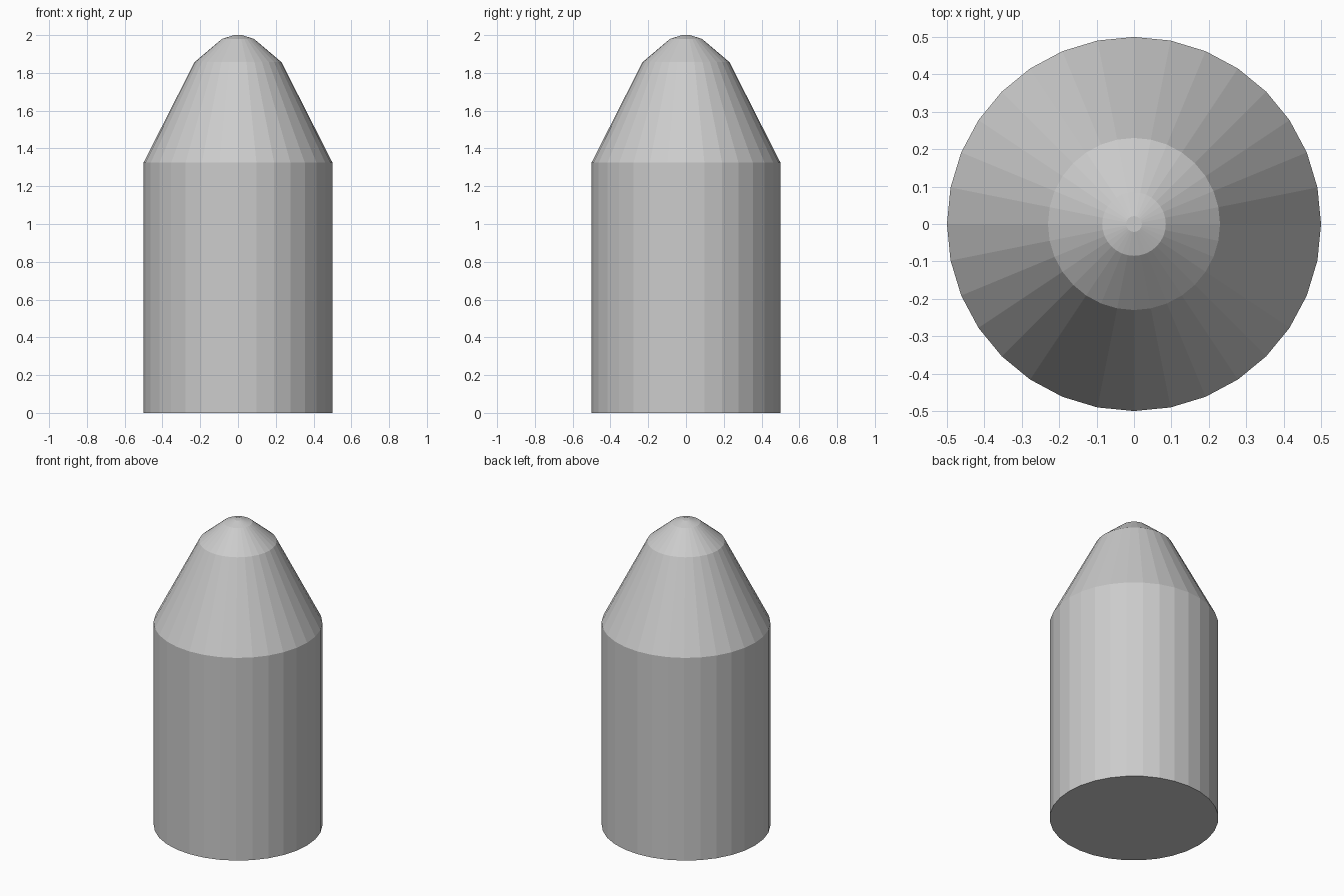
import bpy, bmesh
from math import cos, sin, tau

if "Cube" in bpy.data.objects:
    bpy.data.objects.remove(bpy.data.objects["Cube"])

SIDES = 32
# Outline from base to tip: (radius, height)
PROFILE = [(0.5, 0.0), (0.5, 1.325), (0.23, 1.857), (0.085, 1.98), (0.021, 2.0)]


def lathe(name, profile, sides):
    """Flat-faced solid of revolution with capped ends."""
    bm = bmesh.new()
    rings = [[bm.verts.new((r * cos(tau * i / sides), r * sin(tau * i / sides), z))
              for i in range(sides)] for r, z in profile]
    for low, high in zip(rings, rings[1:]):
        for i in range(sides):
            j = (i + 1) % sides
            bm.faces.new((low[i], low[j], high[j], high[i]))
    bm.faces.new(rings[0][::-1])
    bm.faces.new(rings[-1])
    mesh = bpy.data.meshes.new(name)
    bm.to_mesh(mesh)
    bm.free()
    obj = bpy.data.objects.new(name, mesh)
    bpy.context.collection.objects.link(obj)
    return obj


# Cylindrical body with tapered, blunt nose
lathe("bullet_body", PROFILE, SIDES)
